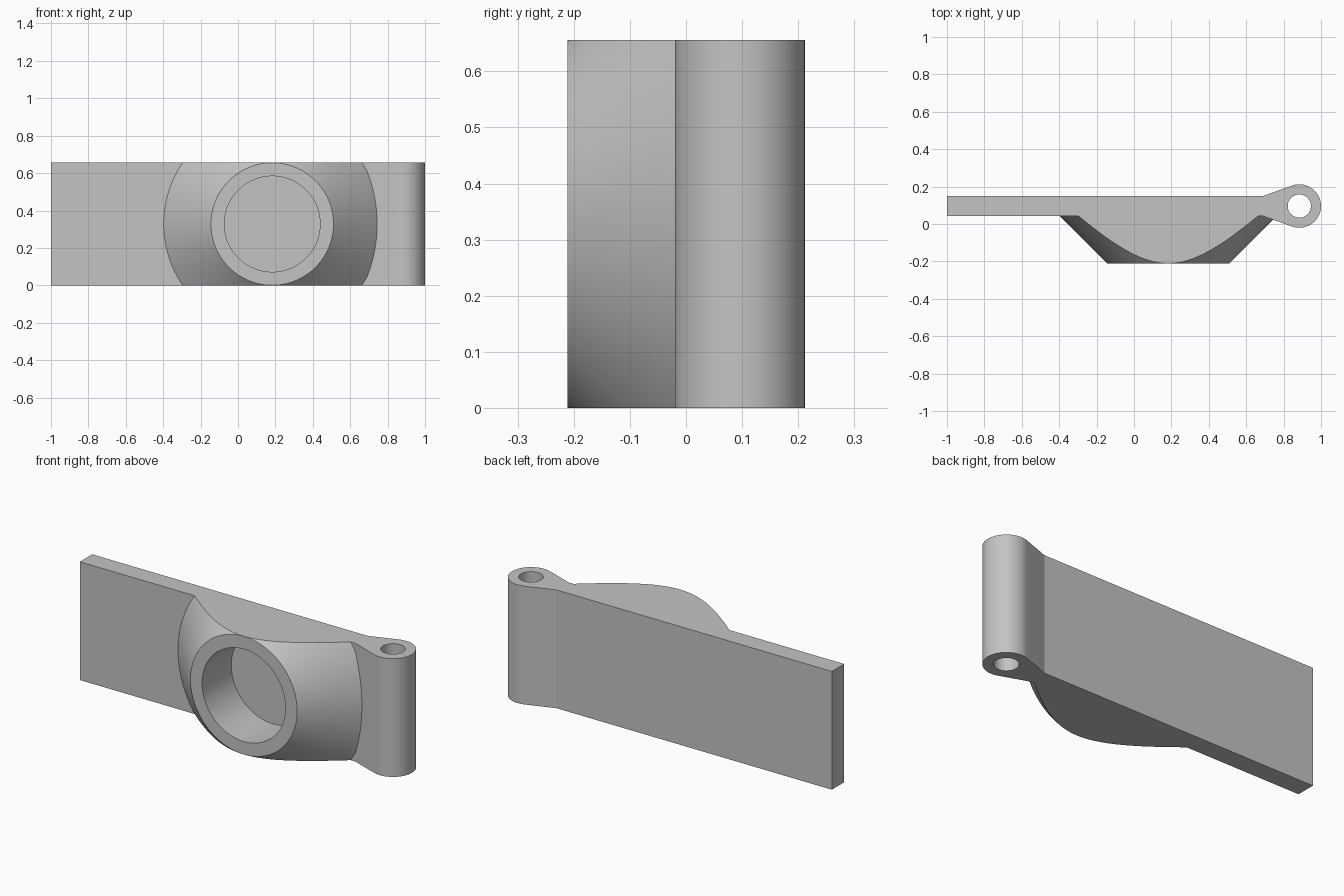
import bpy, bmesh, math
from mathutils import Matrix, Vector

cube = bpy.data.objects.get("Cube")
if cube:
    bpy.data.objects.remove(cube, do_unlink=True)

HEIGHT = 0.656
MID = HEIGHT / 2
BACK, FRONT, FACE = 0.15, 0.042, -0.211   # plate back, plate front, boss face
BOSS_X = 0.183
PIN = Vector((0.884, 0.096))
KNUCKLE_R, PIN_R, BORE_R = 0.116, 0.062, 0.256
MARGIN = 0.1

grey = bpy.data.materials.new("light_grey")
grey.use_nodes = True
colour = (0.55, 0.55, 0.55, 1)
grey.diffuse_color = colour
grey.node_tree.nodes["Principled BSDF"].inputs["Base Color"].default_value = colour


def make_object(name, bm):
    bmesh.ops.recalc_face_normals(bm, faces=bm.faces)
    mesh = bpy.data.meshes.new(name)
    bm.to_mesh(mesh)
    bm.free()
    mesh.materials.append(grey)
    obj = bpy.data.objects.new(name, mesh)
    bpy.context.collection.objects.link(obj)
    return obj


def round_part(name, r1, r2, start, end, axis):
    """Cylinder or cone from start to end along y (boss axis) or z (pin axis)."""
    bm = bmesh.new()
    bmesh.ops.create_cone(bm, cap_ends=True, segments=96, radius1=r1, radius2=r2,
                          depth=end - start)
    middle = (start + end) / 2
    if axis == "y":
        place = Matrix.Translation((BOSS_X, middle, MID)) @ Matrix.Rotation(-math.pi / 2, 4, "X")
    else:
        place = Matrix.Translation((PIN.x, PIN.y, middle))
    bmesh.ops.transform(bm, matrix=place, verts=bm.verts)
    return make_object(name, bm)


def combine(target, tool, operation):
    mod = target.modifiers.new(operation.lower(), "BOOLEAN")
    mod.operation, mod.solver, mod.object = operation, "EXACT", tool
    bpy.context.view_layer.objects.active = target
    bpy.ops.object.modifier_apply(modifier=mod.name)
    bpy.data.objects.remove(tool, do_unlink=True)


# Plate with tapering neck and rounded knuckle, drawn as one profile
neck_x = 0.69
to_pin = PIN - Vector((neck_x, BACK))
slope = to_pin.angle_signed(Vector((1, 0))) + math.asin(KNUCKLE_R / to_pin.length)
slope = math.atan2(to_pin.y, to_pin.x) + math.asin(KNUCKLE_R / to_pin.length)
sweep = math.pi / 2 + slope
profile = [(-1, BACK), (-1, FRONT), (neck_x, FRONT)]
STEPS = 56
for i in range(STEPS + 1):
    a = -sweep + 2 * sweep * i / STEPS
    profile.append((PIN.x + KNUCKLE_R * math.cos(a), PIN.y + KNUCKLE_R * math.sin(a)))
profile.append((neck_x, BACK))

bm = bmesh.new()
face = bm.faces.new([bm.verts.new((x, y, -MARGIN)) for x, y in profile])
top = bmesh.ops.extrude_face_region(bm, geom=[face])["geom"]
bmesh.ops.translate(bm, vec=(0, 0, HEIGHT + 2 * MARGIN),
                    verts=[v for v in top if isinstance(v, bmesh.types.BMVert)])
body = make_object("hinge_plate_with_boss", bm)

# Conical boss, sloping at 45 degrees and rooted inside the plate
root = 0.09
face_r = MID - 0.0005
boss = round_part("conical_boss", face_r, face_r + root - FACE, FACE, root, "y")
combine(body, boss, "UNION")

# Blind bore in the boss and pin hole through the knuckle
combine(body, round_part("bore", BORE_R, BORE_R, FACE - MARGIN, 0.045, "y"), "DIFFERENCE")
combine(body, round_part("pin_hole", PIN_R, PIN_R, -2 * MARGIN, HEIGHT + 2 * MARGIN, "z"),
        "DIFFERENCE")

# Trim everything flush at the top and bottom
bm = bmesh.new()
bmesh.ops.create_cube(bm, size=1, matrix=Matrix.Translation((0, 0, MID))
                      @ Matrix.Diagonal((3, 3, HEIGHT, 1)))
combine(body, make_object("trim_block", bm), "INTERSECT")

bpy.ops.object.select_all(action="DESELECT")
body.select_set(True)
bpy.context.view_layer.objects.active = body
bpy.ops.object.shade_smooth_by_angle(angle=math.radians(15))
